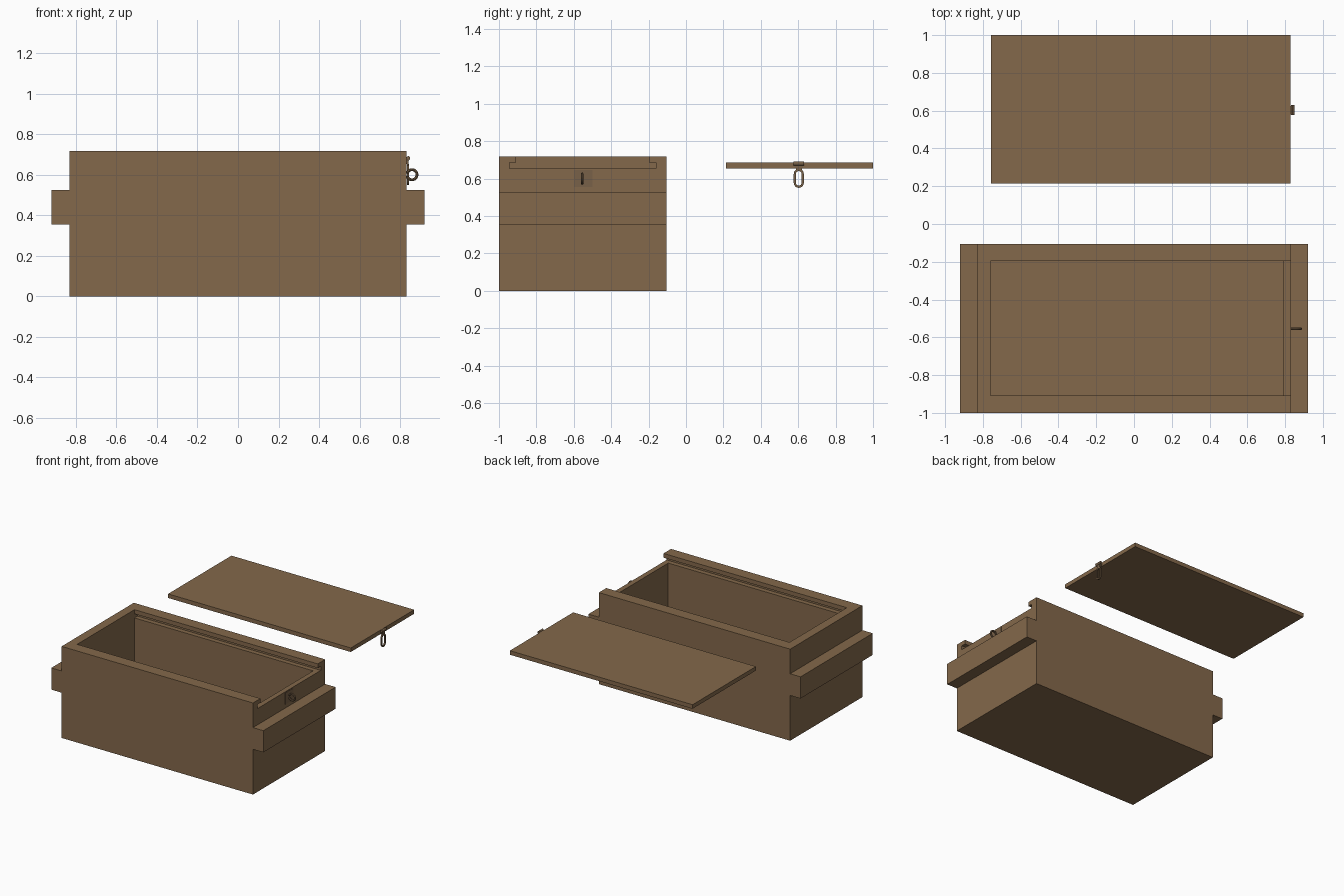
import bpy, bmesh
from math import pi, sin, cos, radians

if "Cube" in bpy.data.objects:
    bpy.data.objects.remove(bpy.data.objects["Cube"])


def material(name, color):
    m = bpy.data.materials.new(name)
    m.diffuse_color = color
    m.use_nodes = True
    m.node_tree.nodes["Principled BSDF"].inputs["Base Color"].default_value = m.diffuse_color
    return m


WOOD = material("wood", (0.23, 0.14, 0.07, 1))
METAL = material("dark_brass", (0.19, 0.12, 0.065, 1))


def prism(name, pts, y0, y1, mat):
    """Extrude an x-z outline from y0 to y1."""
    bm = bmesh.new()
    face = bm.faces.new([bm.verts.new((x, y0, z)) for x, z in pts])
    ext = bmesh.ops.extrude_face_region(bm, geom=[face])
    moved = [g for g in ext["geom"] if isinstance(g, bmesh.types.BMVert)]
    bmesh.ops.translate(bm, verts=moved, vec=(0, y1 - y0, 0))
    bmesh.ops.recalc_face_normals(bm, faces=bm.faces)
    me = bpy.data.meshes.new(name)
    bm.to_mesh(me)
    bm.free()
    ob = bpy.data.objects.new(name, me)
    bpy.context.collection.objects.link(ob)
    me.materials.append(mat)
    return ob


def box(name, x0, x1, y0, y1, z0, z1, mat=WOOD):
    return prism(name, [(x0, z0), (x1, z0), (x1, z1), (x0, z1)], y0, y1, mat)


def select(ob):
    bpy.ops.object.select_all(action='DESELECT')
    ob.select_set(True)
    bpy.context.view_layer.objects.active = ob


def cut(ob, cutter):
    mod = ob.modifiers.new("cut", 'BOOLEAN')
    mod.operation = 'DIFFERENCE'
    mod.solver = 'EXACT'
    mod.object = cutter
    select(ob)
    bpy.ops.object.modifier_apply(modifier=mod.name)
    bpy.data.objects.remove(cutter)


def curve(name, splines, rotation, location, **settings):
    """Poly curve turned into a mesh; splines are (points, closed)."""
    cu = bpy.data.curves.new(name, 'CURVE')
    for key, value in settings.items():
        setattr(cu, key, value)
    for pts, closed in splines:
        sp = cu.splines.new('POLY')
        sp.points.add(len(pts) - 1)
        for p, (x, y) in zip(sp.points, pts):
            p.co = (x, y, 0, 1)
        sp.use_cyclic_u = closed
    ob = bpy.data.objects.new(name, cu)
    ob.rotation_euler, ob.location = rotation, location
    bpy.context.collection.objects.link(ob)
    cu.materials.append(METAL)
    select(ob)
    bpy.ops.object.convert(target='MESH')
    bpy.ops.object.shade_smooth_by_angle(angle=radians(35))
    return ob


def stadium(r, half):
    """Upright rounded slot outline."""
    return [(r * cos(a), r * sin(a) + (half if i < 9 else -half))
            for i, a in enumerate([k * pi / 8 for k in range(9)] +
                                  [pi + k * pi / 8 for k in range(9)])]


# Box body with the two end handle rails
right = [(0.83, 0), (0.83, 0.355), (0.92, 0.355), (0.92, 0.525),
         (0.83, 0.525), (0.83, 0.718)]
body = prism("box_body", right + [(-x, z) for x, z in reversed(right)],
             -1.0, -0.105, WOOD)

# Hollow, sliding-lid groove and open rim above the right wall
cut(body, box("cavity", -0.76, 0.79, -0.908, -0.197, 0.07, 0.67))
cut(body, box("lid_groove", -0.76, 0.95, -0.945, -0.16, 0.653, 0.685))
cut(body, box("rim_opening", -0.76, 0.95, -0.908, -0.197, 0.67, 0.80))

# Lid lying behind the box
box("lid", -0.757, 0.828, 0.215, 1.0, 0.653, 0.685)

# Staple and its thin backing plate on the box
box("staple_plate", 0.825, 0.832, -0.60, -0.50, 0.555, 0.645, METAL)
arc = [radians(150 - 300 * i / 16) for i in range(17)]
path = [(-0.032, 0.013)] + [(0.025 * cos(a), 0.025 * sin(a)) for a in arc]
path.append((-0.032, -0.013))
curve("staple", [(path, False)], (pi / 2, 0, 0), (0.858, -0.555, 0.6),
      dimensions='3D', bevel_depth=0.007, bevel_resolution=2, use_fill_caps=True)

# Hasp hanging from the lid: leaf, hinge knuckle and slotted loop
HY = 0.603
box("hasp_leaf", 0.826, 0.834, HY - 0.022, HY + 0.022, 0.653, 0.685, METAL)
pin = [(0.840 + 0.009 * cos(k * pi / 6), 0.681 + 0.011 * sin(k * pi / 6))
       for k in range(12)]
prism("hasp_knuckle", pin, HY - 0.027, HY + 0.027, METAL)
box("hasp_neck", 0.834, 0.842, HY - 0.016, HY + 0.016, 0.64, 0.68, METAL)
curve("hasp_loop", [(stadium(0.027, 0.024), True), (stadium(0.015, 0.024), True)],
      (pi / 2, 0, pi / 2), (0.838, HY, 0.601),
      dimensions='2D', fill_mode='BOTH', extrude=0.005)
